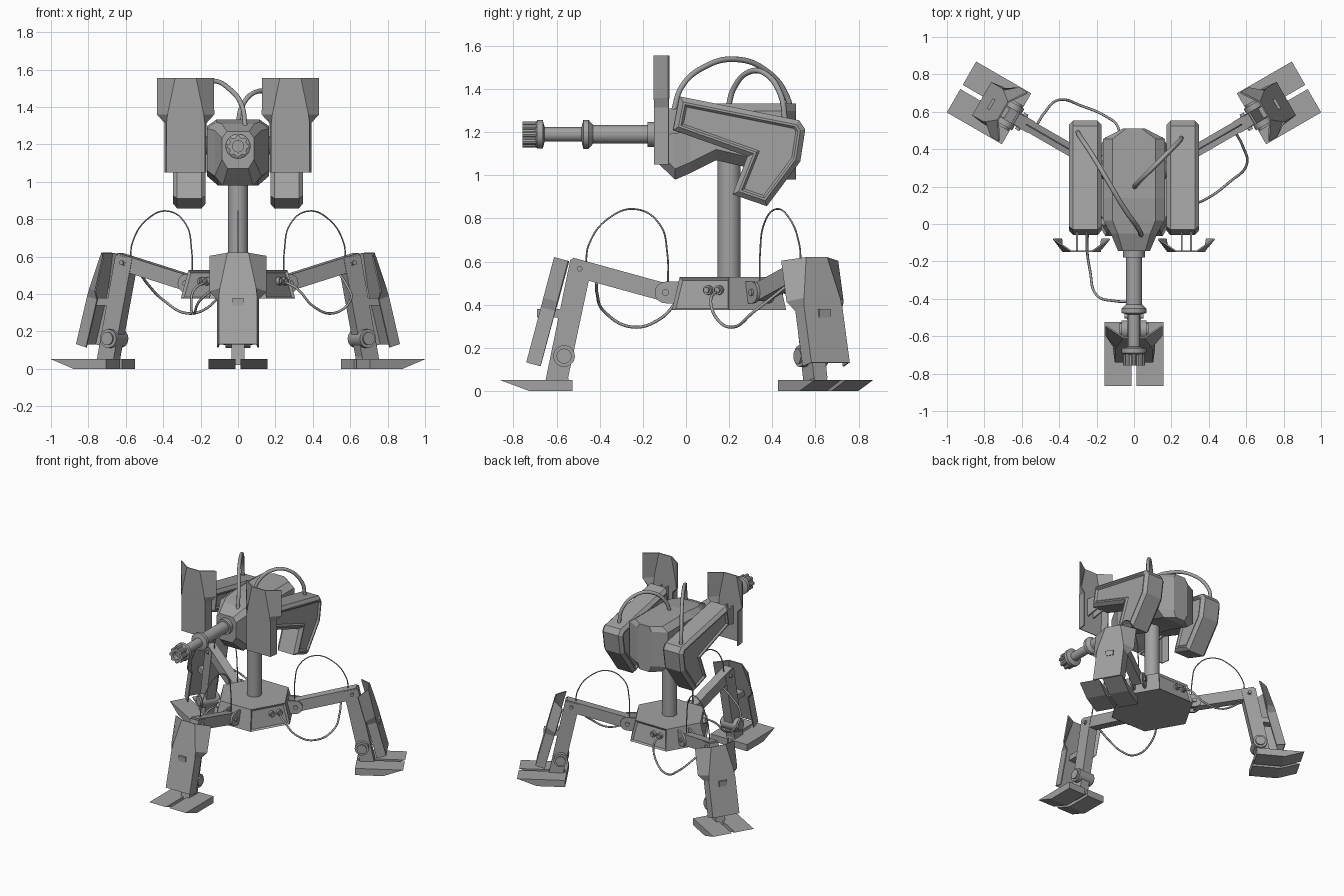
import bpy, bmesh
from math import radians, sin, cos, pi, atan2, hypot
from mathutils import Matrix, Vector

cube = bpy.data.objects.get("Cube")
if cube:
    bpy.data.objects.remove(cube, do_unlink=True)

grey = bpy.data.materials.new("gunmetal_grey")
grey.use_nodes = True
GREY = (0.36, 0.36, 0.36, 1)
grey.diffuse_color = GREY
grey.node_tree.nodes["Principled BSDF"].inputs["Base Color"].default_value = GREY

T = Matrix.Translation
ID = Matrix.Identity(4)


def rot(deg, axis):
    return Matrix.Rotation(radians(deg), 4, axis)


# One leg frame per direction: local x points outward from the hub
LEGS = {n: T((0, 0.2, 0)) @ rot(a, 'Z') for n, a in
        (("front", -90), ("left", 30), ("right", 150))}


def place(name, data, mats):
    """Add one object for each matrix, all sharing the same data."""
    data.materials.append(grey)
    obs = []
    for key, m in mats.items():
        ob = bpy.data.objects.new(f"{key}_{name}" if key else name, data)
        ob.matrix_world = m
        bpy.context.scene.collection.objects.link(ob)
        obs.append(ob)
    return obs


def finish(name, bm, mats, smooth=False):
    bmesh.ops.recalc_face_normals(bm, faces=bm.faces)
    me = bpy.data.meshes.new(name)
    bm.to_mesh(me)
    bm.free()
    if smooth:
        me.shade_smooth()
        me.set_sharp_from_angle(angle=radians(35))
    return place(name, me, mats)


def loft(loops, caps=True, closed=True):
    bm = bmesh.new()
    rings = [[bm.verts.new(p) for p in loop] for loop in loops]
    n = len(rings[0])
    for a, b in zip(rings, rings[1:]):
        for i in range(n if closed else n - 1):
            j = (i + 1) % n
            bm.faces.new((a[i], a[j], b[j], b[i]))
    if caps:
        bm.faces.new(rings[0])
        bm.faces.new(rings[-1])
    return bm


def prism(name, pts, y0, y1, mats):
    """Extrude an x-z outline across y."""
    return finish(name, loft([[(x, y, z) for x, z in pts] for y in (y0, y1)]), mats)


def beam(a, b, h0, h1):
    """Tapered bar outline between two x-z points, with the half heights."""
    d = Vector((b[0] - a[0], b[1] - a[1])).normalized()
    n = Vector((-d.y, d.x))
    a, b = Vector(a), Vector(b)
    return [a + n * h0, b + n * h1, b - n * h1, a - n * h0]


def lathe(name, profile, mats, local=ID, segs=24):
    """Revolve (position, radius) pairs about local z."""
    bm = loft([[(r * cos(2 * pi * i / segs), r * sin(2 * pi * i / segs), p)
                for i in range(segs)] for p, r in profile])
    bm.transform(local)
    return finish(name, bm, mats, True)


def pin(name, x, z, rad, half, mats):
    lathe(name, [(-half, rad * 0.7), (-half + 0.012, rad * 0.7), (-half + 0.012, rad),
                 (half - 0.012, rad), (half - 0.012, rad * 0.7), (half, rad * 0.7)],
          mats, T((x, 0, z)) @ rot(90, 'X'))


def hose(name, pts, rad, mats):
    cu = bpy.data.curves.new(name, 'CURVE')
    cu.dimensions = '3D'
    cu.bevel_depth, cu.bevel_resolution, cu.resolution_u = rad, 2, 8
    cu.use_fill_caps = True
    sp = cu.splines.new('BEZIER')
    sp.bezier_points.add(len(pts) - 1)
    for bp, p in zip(sp.bezier_points, pts):
        bp.co = p
        bp.handle_left_type = bp.handle_right_type = 'AUTO'
    place(name, cu, mats)


# Hub: tapered hexagon with three recessed socket panels
bm = loft([[(r * cos(i * pi / 3), 0.2 + r * sin(i * pi / 3), z) for i in range(6)]
           for r, z in ((0.306, 0.375), (0.265, 0.528))])
bmesh.ops.recalc_face_normals(bm, faces=bm.faces)
panels = []
for f in bm.faces:
    c = f.calc_center_median() - Vector((0, 0.2, 0))
    ang = round(atan2(c.y, c.x) * 180 / pi) % 360
    if hypot(c.x, c.y) > 0.1 and ang in (90, 210, 330):
        panels.append(f)
bmesh.ops.inset_individual(bm, faces=panels, thickness=0.018, depth=-0.012)
finish("hub", bm, {"": ID})
for i, t in enumerate((0.026, 0.084)):
    pos = Vector((0.5, -0.866, 0)) * 0.23 + Vector((0.866, 0.5, 0)) * t
    pos.z = 0.468
    lathe(f"socket_{i + 1}", [(0, 0.022), (0.02, 0.022), (0.02, 0.014), (0.03, 0.014)], LEGS,
          T(pos) @ rot(-60, 'Z') @ rot(90, 'Y'), 12)
lathe("post", [(0.5, 0.053), (1.12, 0.053)], {"": T((0, 0.2, 0))}, segs=32)

# Legs: bracket, upper arm, shin and joints
HIP, KNEE, ANKLE = (0.295, 0.457), (0.693, 0.567), (0.80, 0.05)
bracket = [(0.2, 0.405), (0.28, 0.405)] + [
    (HIP[0] + 0.05 * cos(a), HIP[1] + 0.05 * sin(a))
    for a in [radians(d) for d in range(-75, 91, 15)]] + [(0.2, 0.507)]
for side, y in (("a", 0.034), ("b", -0.048)):
    prism(f"hip_bracket_{side}", bracket, y, y + 0.014, LEGS)
prism("upper_arm", beam(HIP, (0.735, 0.578), 0.042, 0.042), -0.033, 0.033, LEGS)
pin("hip_pin", *HIP, 0.022, 0.058, LEGS)
prism("shin", beam((0.685, 0.60), ANKLE, 0.052, 0.05), -0.036, 0.036, LEGS)
pin("knee_pin", *KNEE, 0.018, 0.05, LEGS)
pin("ankle_joint", 0.765, 0.162, 0.05, 0.078, LEGS)
prism("shield_strut", beam((0.74, 0.36), (0.89, 0.36), 0.02, 0.02), -0.03, 0.03, LEGS)
prism("ankle_block", [(0.74, 0.02), (0.86, 0.02), (0.84, 0.09), (0.75, 0.09)], -0.034, 0.034, LEGS)
for side, y in (("inner", 0.013), ("outer", -0.157)):
    prism(f"{side}_toe", [(0.725, 0), (0.925, 0), (1.065, 0.052), (0.725, 0.052)],
          y, y + 0.144, LEGS)

# Shields: folded shell with swept upper wings, on the legs and the turret
rows = ((0.505, 0.15, 0.055), (0.31, 0.15, 0.095), (0.265, 0.108, 0.1), (0, 0.108, 0.1))
bm = loft([[(0, -w, h), (0.066, -c, h), (0.066, c, h), (0, w, h)] for h, w, c in rows],
          caps=False, closed=False)
spots = {n: m @ T((0.874, 0, 0.115)) @ rot(-14.9, 'Y') for n, m in LEGS.items()}
SIDES = {"left": 1, "right": -1}
for n, s in SIDES.items():
    spots[n + "_turret"] = T((s * 0.28, -0.08, 1.05)) @ rot(-90, 'Z')
for ob in finish("shield", bm, spots):
    sol = ob.modifiers.new("thickness", 'SOLIDIFY')
    sol.thickness = 0.008
    sol.offset = 0

# Leg hoses
hose("upper_hose", [(0.665, 0, 0.59), (0.65, 0, 0.68), (0.56, 0, 0.8), (0.43, 0, 0.843),
                    (0.32, 0, 0.77), (0.287, 0, 0.64), (0.283, 0, 0.5)], 0.004, LEGS)
hose("lower_hose", [(0.615, -0.03, 0.5), (0.612, -0.1, 0.45), (0.58, -0.2, 0.37),
                    (0.45, -0.235, 0.297), (0.32, -0.25, 0.335), (0.23, -0.23, 0.43),
                    (0.185, -0.165, 0.468)], 0.007, LEGS)

# Turret body: chamfered sections along y (y, half width, bottom, top)
body = []
for y, w, lo, hi in ((-0.145, 0.085, 1.07, 1.27), (-0.05, 0.125, 0.98, 1.31),
                     (0.02, 0.165, 1.01, 1.32), (0.14, 0.165, 1.07, 1.333),
                     (0.27, 0.165, 1.04, 1.333), (0.455, 0.165, 0.98, 1.333),
                     (0.51, 0.06, 0.98, 1.333)):
    half = [(w * 0.65, lo), (w, lo + 0.05), (w, hi - 0.035), (w * 0.7, hi)]
    body.append([(x, y, z) for x, z in half] + [(-x, y, z) for x, z in reversed(half)])
finish("turret_body", loft(body), {"": ID})

# Side pods: chamfered outline with a recessed panel on each flank
outline = [(-0.03, 1.366), (0.525, 1.255), (0.553, 1.213), (0.53, 1.065), (0.375, 0.857),
           (0.215, 0.912), (0.285, 1.088), (-0.06, 1.21)]
bm = loft([[(x, y, z) for x, z in outline] for y in (-0.065, 0.065)])
bmesh.ops.recalc_face_normals(bm, faces=bm.faces)
caps = [f for f in bm.faces if len(f.verts) == len(outline)]
for thick, depth in ((0.022, 0.022), (0.01, 0), (0.01, -0.012)):
    bmesh.ops.inset_region(bm, faces=caps, thickness=thick, depth=depth, use_even_offset=True)
finish("pod", bm, {n: T((s * 0.26, 0, 0)) @ rot(90, 'Z') for n, s in SIDES.items()})

# Ribbed joints and shield brackets
ribs = []
for i in range(6):
    p = 0.1 + i * 0.016
    ribs += [(p, 0.05), (p + 0.008, 0.05), (p + 0.008, 0.04), (p + 0.016, 0.04)]
lathe("ribbed_joint", ribs, {n: T((0, 0.29, 1.195)) @ rot(90 * s, 'Y') for n, s in SIDES.items()})
for y in (-0.03, 0.02):
    prism(f"bracket_{'inner' if y < 0 else 'outer'}",
          [(-0.145, 1.18), (0.0, 1.2), (0.0, 1.3), (-0.145, 1.32)], y, y + 0.01,
          {n: T((s * 0.28, 0, 0)) @ rot(90, 'Z') for n, s in SIDES.items()})

# Gun barrel with collars and a toothed muzzle
GUN = {"": T((0, 0, 1.19)) @ rot(90, 'X')}
lathe("barrel", [(0.1, 0.058), (0.178, 0.058), (0.178, 0.043), (0.43, 0.043), (0.452, 0.067),
                 (0.476, 0.067), (0.484, 0.033), (0.655, 0.033), (0.664, 0.066),
                 (0.69, 0.066), (0.7, 0.048), (0.757, 0.048), (0.757, 0.03),
                 (0.72, 0.03)], GUN, segs=32)
for i in range(8):
    a = 45 * i
    lathe(f"muzzle_tooth_{i + 1}", [(0.69, 0.013), (0.757, 0.013)], GUN,
          rot(a, 'Z') @ T((0.047, 0, 0)), 8)

# Turret cables
hose("long_cable", [(0.04, -0.06, 1.29), (0.02, -0.02, 1.41), (-0.05, 0.08, 1.5),
                    (-0.14, 0.23, 1.538), (-0.23, 0.38, 1.48), (-0.29, 0.47, 1.36),
                    (-0.3, 0.49, 1.25)], 0.013, {"": ID})
hose("short_cable", [(0, 0.195, 1.31), (0.02, 0.22, 1.4), (0.09, 0.29, 1.478),
                     (0.17, 0.37, 1.47), (0.24, 0.44, 1.37), (0.255, 0.46, 1.25)],
     0.013, {"": ID})
